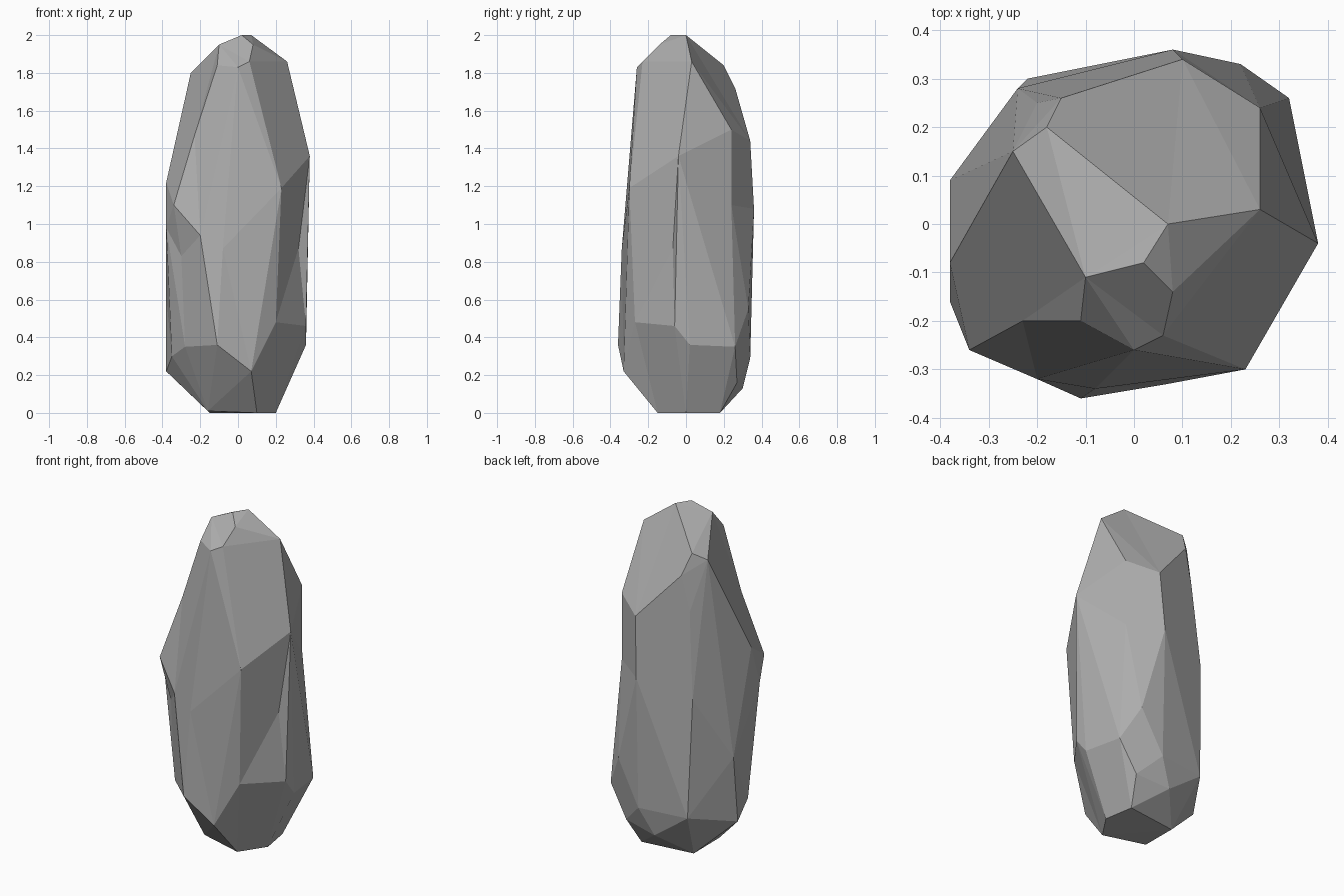
import bpy
import bmesh
from mathutils import Vector

default_cube = bpy.data.objects.get("Cube")
if default_cube:
    bpy.data.objects.remove(default_cube, do_unlink=True)

# Corner points of the stone in hundredths of a unit, grouped by zone
crown = [
    (7, 0, 200), (2, -8, 200), (-10, -11, 195), (8, -14, 195),
    (6, -23, 186), (0, -26, 183), (-11, -20, 184), (26, 3, 186),
    (-18, 20, 184), (-25, 15, 180), (-15, 26, 172),
]
shoulder = [
    (26, 24, 150), (10, 34, 144), (-20, 25, 151), (-23, -20, 147),
    (38, -4, 136), (23, -30, 119), (-38, -8, 122), (-34, -26, 110),
]
waist = [
    (26, 24, 110), (8, 36, 108), (-24, 28, 100), (-38, -16, 98),
    (-20, -32, 94), (-8, -34, 87), (32, -7, 87), (-30, -21, 83),
    (-38, 9, 62), (22, 33, 55),
]
foot = [
    (20, -27, 48), (36, -6, 46), (36, 2, 36), (32, 26, 35),
    (-11, -36, 36), (-28, -20, 35), (-35, -9, 30), (8, 34, 29),
    (-22, 30, 29), (7, -33, 22), (-38, 5, 22), (21, 27, 16),
    (0, 30, 13), (20, 0, 0), (17, 18, 0), (10, -15, 0),
    (-16, -9, 1), (-15, 14, 0),
]


def rounded(point, amount=0.8, radius=0.365, power=2.5):
    """Move a point toward a smooth pebble, so the hull also keeps shallow dents."""
    direction = Vector((point.x / radius, point.y / radius, point.z - 1))
    around = direction.xy.length
    length = (around ** power + abs(direction.z) ** power) ** (1 / power)
    direction /= length
    target = Vector((direction.x * radius, direction.y * radius, direction.z + 1))
    return point.lerp(target, amount)


def build_stone(name, points, material):
    """Wrap the rounded points in a skin, then put each corner in its place."""
    bm = bmesh.new()
    corners = {}
    for point in points:
        place = Vector(point) / 100
        corners[bm.verts.new(rounded(place))] = place
    bmesh.ops.convex_hull(bm, input=list(bm.verts))
    for vert, place in corners.items():
        if vert.is_valid:
            vert.co = place
    loose = [vert for vert in bm.verts if not vert.link_faces]
    bmesh.ops.delete(bm, geom=loose, context="VERTS")

    # Merge nearly level triangles into broad flat facets
    bmesh.ops.dissolve_limit(
        bm, angle_limit=0.06, verts=list(bm.verts), edges=list(bm.edges)
    )
    bmesh.ops.recalc_face_normals(bm, faces=list(bm.faces))
    for face in bm.faces:
        face.smooth = False

    mesh = bpy.data.meshes.new(name)
    bm.to_mesh(mesh)
    bm.free()
    mesh.materials.append(material)
    stone = bpy.data.objects.new(name, mesh)
    bpy.context.collection.objects.link(stone)
    return stone


# Plain grey stone
grey = bpy.data.materials.new("stone_grey")
grey.use_nodes = True
colour = (0.42, 0.42, 0.42, 1)
grey.diffuse_color = colour
shader = next(n for n in grey.node_tree.nodes if n.type == "BSDF_PRINCIPLED")
shader.inputs["Base Color"].default_value = colour
shader.inputs["Roughness"].default_value = 0.9

build_stone("standing_stone", crown + shoulder + waist + foot, grey)
